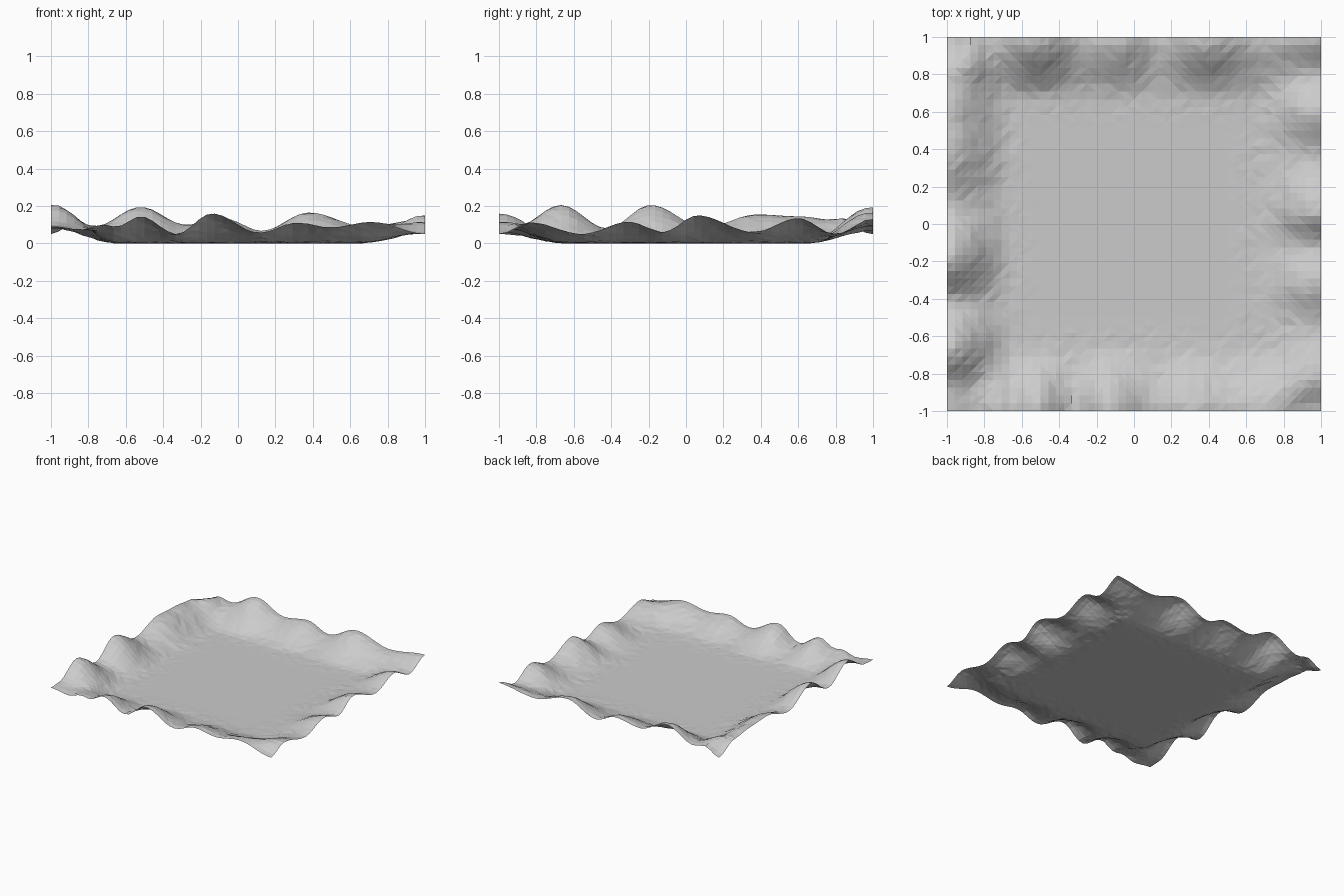
import bpy, bmesh, math, random

cube = bpy.data.objects.get("Cube")
if cube:
    bpy.data.objects.remove(cube)

SEGMENTS = 48
RIM_WIDTH = 0.35
random.seed(4)

# Crests and dips along each rim: (position, height)
left_rim = [(-1, .09), (-.9, .095), (-.67, .205), (-.42, .08), (-.19, .205), (.1, .085),
            (.38, .155), (.6, .145), (.8, .125), (1, .05)]
right_rim = [(-1, .05), (-.83, .11), (-.55, .05), (-.31, .115), (-.12, .06), (.06, .15),
             (.36, .06), (.6, .135), (.8, .05), (1, .13)]
front_rim = [(-1, .09), (-.84, .07), (-.72, .1), (-.65, .09), (-.52, .145), (-.33, .05),
             (-.14, .16), (.12, .055), (.31, .11), (.5, .085), (.71, .115), (1, .05)]
back_rim = [(-1, .05), (-.87, .11), (-.77, .09), (-.52, .195), (-.28, .1), (-.06, .13),
            (.12, .065), (.38, .165), (.68, .09), (1, .13)]


def rim_height(rim, t):
    """Ease between neighbouring crests and dips."""
    for (a, ha), (b, hb) in zip(rim, rim[1:]):
        if t <= b:
            s = (1 - math.cos(math.pi * (t - a) / (b - a))) / 2
            return ha + (hb - ha) * s
    return rim[-1][1]


def fade(distance):
    """Full height at the rim, flat further in."""
    if distance >= RIM_WIDTH:
        return 0
    return (1 + math.cos(math.pi * distance / RIM_WIDTH)) / 2


def height(x, y):
    side = left_rim if x < 0 else right_rim
    end = front_rim if y < 0 else back_rim
    fx, fy = fade(1 - abs(x)), fade(1 - abs(y))
    corner = rim_height(side, math.copysign(1, y))
    z = rim_height(side, y) * fx + rim_height(end, x) * fy - corner * fx * fy
    # slight roughness between the flat middle and the rim
    reach = max(abs(x), abs(y))
    rough = max(0, min(1, (reach - .5) / .2)) * (reach < .99)
    return max(0, z + rough * random.uniform(0, .006))


# Sheet with a flat middle and a wavy raised rim
bm = bmesh.new()
bmesh.ops.create_grid(bm, x_segments=SEGMENTS, y_segments=SEGMENTS, size=1)
for v in bm.verts:
    v.co.z = height(v.co.x, v.co.y)
bmesh.ops.triangulate(bm, faces=bm.faces[:])
mesh = bpy.data.meshes.new("rippled_sheet")
bm.to_mesh(mesh)
bm.free()
sheet = bpy.data.objects.new("rippled_sheet", mesh)
bpy.context.collection.objects.link(sheet)

# Plain grey
grey = bpy.data.materials.new("light_grey")
grey.use_nodes = True
colour = (.6, .6, .6, 1)
grey.diffuse_color = colour
grey.node_tree.nodes["Principled BSDF"].inputs["Base Color"].default_value = colour
mesh.materials.append(grey)
